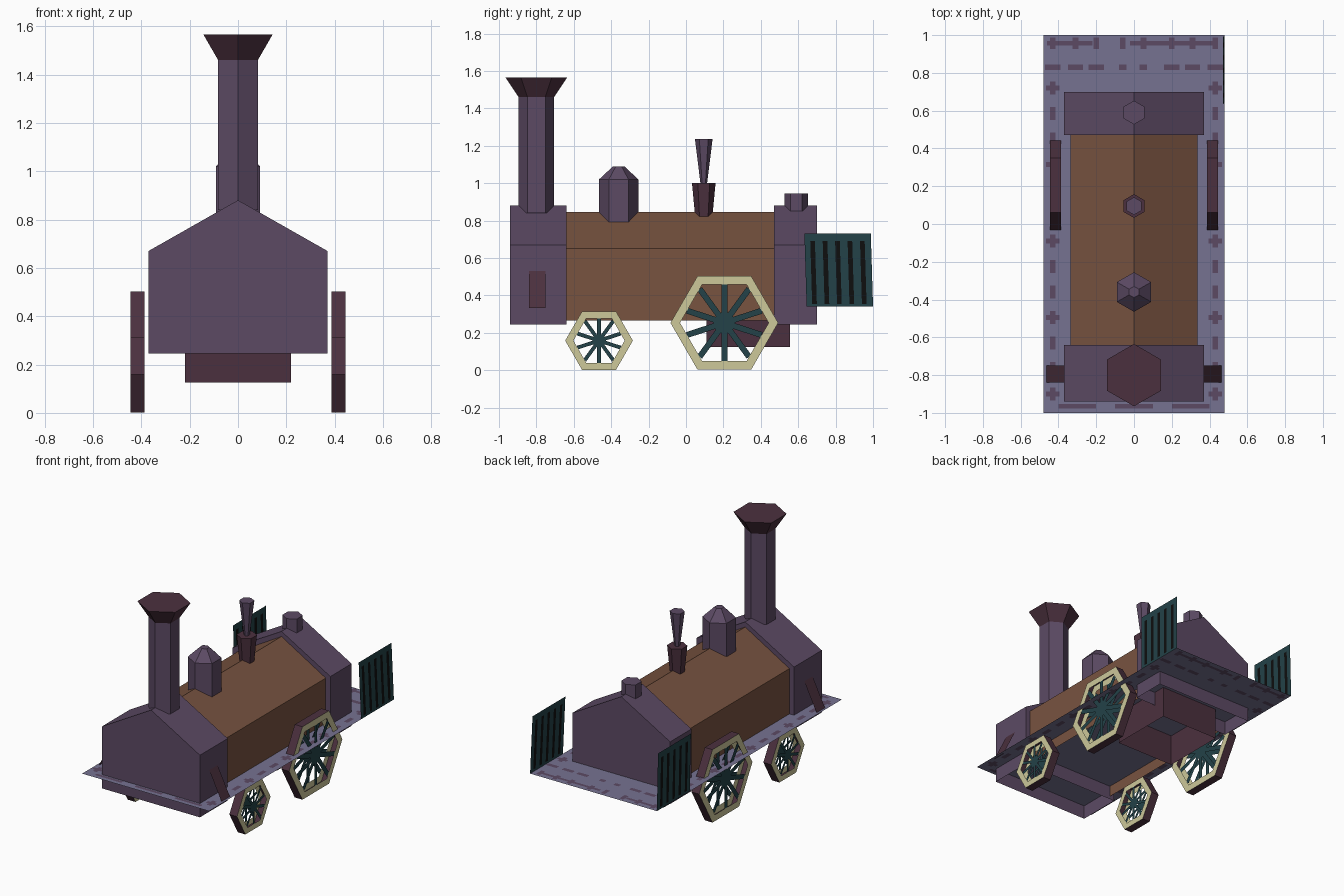
import bpy, bmesh, math
from mathutils import Vector

if "Cube" in bpy.data.objects:
    bpy.data.objects.remove(bpy.data.objects["Cube"])


def material(name, rgb):
    def lin(c):
        c /= 255
        return c / 12.92 if c <= 0.04045 else ((c + 0.055) / 1.055) ** 2.4
    m = bpy.data.materials.new(name)
    m.diffuse_color = (*[lin(c) for c in rgb], 1)
    m.use_nodes = True
    m.node_tree.nodes["Principled BSDF"].inputs["Base Color"].default_value = m.diffuse_color
    return m


PURPLE = material("dusky purple", (92, 74, 100))
BROWN = material("copper brown", (120, 83, 64))
MAROON = material("dark maroon", (75, 48, 62))
LAVENDER = material("grey lavender", (118, 114, 145))
TEAL = material("dark teal", (35, 66, 72))
CREAM = material("cream", (205, 200, 154))
BLACK = material("near black", (14, 14, 14))


def finish(name, bm, mats):
    bmesh.ops.recalc_face_normals(bm, faces=bm.faces[:])
    me = bpy.data.meshes.new(name)
    bm.to_mesh(me)
    bm.free()
    for m in mats:
        me.materials.append(m)
    ob = bpy.data.objects.new(name, me)
    bpy.context.collection.objects.link(ob)
    return ob


def quad(bm, pts, mat=0):
    f = bm.faces.new([bm.verts.new(p) for p in pts])
    f.material_index = mat
    return f


def shell(name, profile, y0, y1, mat, ends):
    """Open-bottomed shell: an x/z outline drawn from y0 to y1."""
    bm = bmesh.new()
    a = [bm.verts.new((x, y0, z)) for x, z in profile]
    b = [bm.verts.new((x, y1, z)) for x, z in profile]
    for i in range(len(profile) - 1):
        bm.faces.new((a[i], a[i + 1], b[i + 1], b[i]))
    if ends:
        bm.faces.new(a)
        bm.faces.new(b)
    return finish(name, bm, [mat])


def house(half, bottom, shoulder, peak):
    return [(-half, bottom), (-half, shoulder), (0, peak), (half, shoulder), (half, bottom)]


def hex_turned(name, y, rings, mat):
    """Six-sided upright part from (radius, height) rings."""
    bm = bmesh.new()
    loops = []
    for r, z in rings:
        loops.append([bm.verts.new((r * math.cos(t), y + r * math.sin(t), z))
                      for t in (math.radians(90 + 60 * k) for k in range(6))])
    for lo, hi in zip(loops, loops[1:]):
        for k in range(6):
            bm.faces.new((lo[k], lo[(k + 1) % 6], hi[(k + 1) % 6], hi[k]))
    bm.faces.new(loops[0])
    bm.faces.new(loops[-1])
    return finish(name, bm, [mat])


def wheel(name, side, y, z, r, inner):
    """Hexagonal tread with a cream rim and ten spokes on both faces."""
    def pt(x, rad, t):
        return Vector((side * x, y + rad * math.cos(t), z + rad * math.sin(t)))
    x0, x1 = 0.387, 0.445
    bm = bmesh.new()
    for k in range(6):
        t, u = math.radians(60 * k), math.radians(60 * k + 60)
        quad(bm, (pt(x0, r, t), pt(x0, r, u), pt(x1, r, u), pt(x1, r, t)), 0)
        for x in (x0, x1):
            quad(bm, (pt(x, inner, t), pt(x, inner, u), pt(x, r, u), pt(x, r, t)), 1)
    for k in range(10):
        t = math.radians(90 + 36 * k)
        # reach from the hub to the flat or corner of the rim
        off = (t + math.pi / 6) % (math.pi / 3) - math.pi / 6
        reach = inner * math.cos(math.pi / 6) / math.cos(math.pi / 6 - abs(off))
        w = 0.055 * r
        side_dir = Vector((0, -math.sin(t), math.cos(t))) * w
        for x in (x0, x1):
            a, b = pt(x, 0, t), pt(x, reach, t)
            quad(bm, (a - side_dir, b - side_dir, b + side_dir, a + side_dir), 2)
    # hubs
    for x in (x0, x1):
        bm.faces.new([bm.verts.new(pt(x + 0.001, 0.2 * r, math.radians(36 * k)))
                      for k in range(10)]).material_index = 2
    return finish(name, bm, [MAROON, CREAM, TEAL])


# Boiler with its smokebox and firebox
shell("boiler", house(0.335, 0.265, 0.65, 0.845), -0.64, 0.47, BROWN, False)
shell("smokebox", house(0.37, 0.245, 0.67, 0.88), -0.94, -0.64, PURPLE, True)
shell("firebox", house(0.37, 0.245, 0.67, 0.88), 0.47, 0.70, PURPLE, True)

# Ash pan: four walls open below the deck
bm = bmesh.new()
corners = [(-0.22, 0.11), (0.22, 0.11), (0.22, 0.555), (-0.22, 0.555)]
for (xa, ya), (xb, yb) in zip(corners, corners[1:] + corners[:1]):
    quad(bm, ((xa, ya, 0.125), (xb, yb, 0.125), (xb, yb, 0.34), (xa, ya, 0.34)))
bmesh.ops.remove_doubles(bm, verts=bm.verts[:], dist=1e-4)
finish("ash_pan", bm, [MAROON])

# Fittings along the top
hex_turned("chimney", -0.80, [(0.095, 0.84), (0.095, 1.46)], PURPLE)
hex_turned("chimney_cap", -0.80, [(0.095, 1.46), (0.165, 1.565)], MAROON)
hex_turned("steam_dome", -0.36, [(0.105, 0.79), (0.105, 1.02), (0.03, 1.09)], PURPLE)
hex_turned("whistle_base", 0.095, [(0.046, 0.82), (0.063, 1.0)], MAROON)
hex_turned("whistle", 0.095, [(0.018, 1.0), (0.047, 1.235)], PURPLE)
hex_turned("firebox_valve", 0.59, [(0.063, 0.85), (0.063, 0.945)], PURPLE)

# Thin deck sheet
bm = bmesh.new()
quad(bm, ((-0.48, -1, 0.34), (0.48, -1, 0.34), (0.48, 1, 0.34), (-0.48, 1, 0.34)))
finish("deck", bm, [LAVENDER])

# Deck seams and rivets, just proud of both faces
bm = bmesh.new()


def patch(x, y, w, d):
    for z in (0.337, 0.343):
        quad(bm, [(x + i * w / 2, y + j * d / 2, z)
                  for i, j in ((-1, -1), (1, -1), (1, 1), (-1, 1))])


for x, w in ((-0.34, 0.24), (0.21, 0.46)):
    patch(x, 0.957, w, 0.022)
for x in (-0.3, 0, 0.3):
    patch(x, -0.965, 0.2, 0.022)
for x in (-0.43, -0.31, -0.2, -0.06, 0.05, 0.2, 0.31, 0.43):
    patch(x, 0.83, 0.08 if abs(x) > 0.1 else 0.04, 0.03)
    patch(x, 0.957, 0.03, 0.06)
for s in (-1, 1):
    for k in range(13):
        y = -0.9 + 0.135 * k
        patch(s * 0.43, y, 0.03, 0.07)
        if k % 3 == 0:
            patch(s * 0.43, y, 0.07, 0.025)
finish("deck_rivets", bm, [PURPLE])

for s, label in ((-1, "left"), (1, "right")):
    wheel("front_wheel_" + label, s, -0.465, 0.158, 0.181, 0.137)
    wheel("rear_wheel_" + label, s, 0.205, 0.253, 0.288, 0.237)

    # Sloping step plates beside the smokebox
    bm = bmesh.new()
    quad(bm, ((s * 0.37, -0.84, 0.53), (s * 0.37, -0.75, 0.53),
              (s * 0.467, -0.75, 0.333), (s * 0.467, -0.84, 0.333)))
    finish("step_plate_" + label, bm, [MAROON])

    # Slatted side fence: grid whose alternate middle cells are dark slots
    bm = bmesh.new()
    ys = [0.645]
    for k in range(5):
        ys += [0.675 + 0.0665 * k, 0.70 + 0.0665 * k]
    ys.append(1.0)
    zs = [0.34, 0.355, 0.69, 0.73]
    lean = 0.01 if s > 0 else 0.0
    grid = [[bm.verts.new((s * (0.48 - lean * (z - 0.34) / 0.39),
                           y - 0.012 * (z - 0.34) / 0.39, z)) for z in zs] for y in ys]
    for i in range(len(ys) - 1):
        for j in range(3):
            f = bm.faces.new((grid[i][j], grid[i + 1][j], grid[i + 1][j + 1], grid[i][j + 1]))
            f.material_index = 1 if j == 1 and i % 2 else 0
    finish("side_fence_" + label, bm, [TEAL, BLACK])
